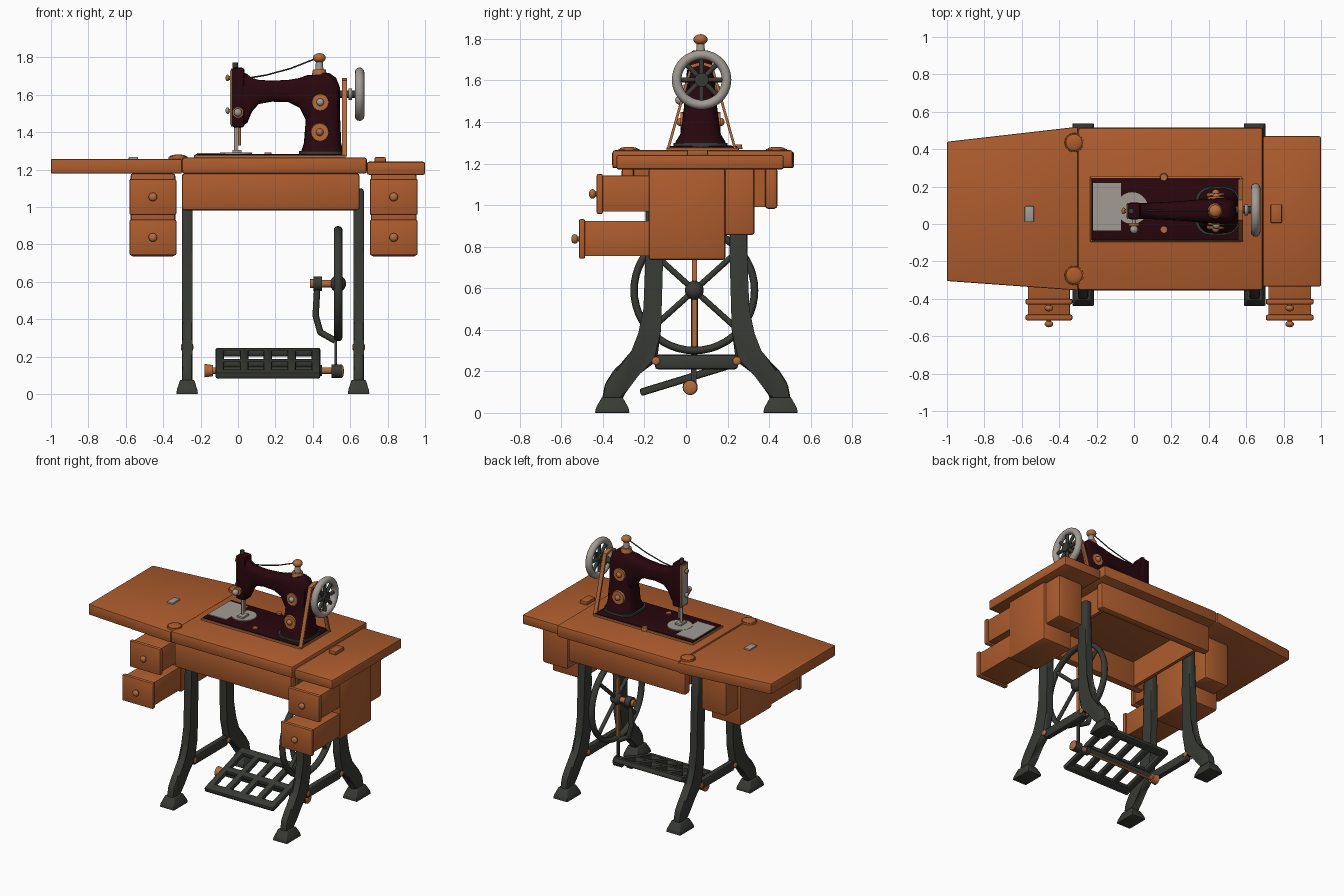
import bpy, bmesh, math
from mathutils import Vector, Matrix

if "Cube" in bpy.data.objects:
    bpy.data.objects.remove(bpy.data.objects["Cube"])


def material(name, rgb):
    m = bpy.data.materials.new(name)
    m.diffuse_color = (*rgb, 1)
    m.use_nodes = True
    m.node_tree.nodes["Principled BSDF"].inputs["Base Color"].default_value = m.diffuse_color
    return m


WOOD = material("orange wood", (0.42, 0.108, 0.027))
BRASS = material("brass", (0.45, 0.15, 0.045))
IRON = material("dark iron", (0.04, 0.043, 0.035))
MAROON = material("maroon enamel", (0.021, 0.002, 0.004))
SILVER = material("silver", (0.36, 0.33, 0.30))


def finish(name, bm, mat):
    bmesh.ops.recalc_face_normals(bm, faces=bm.faces)
    me = bpy.data.meshes.new(name)
    bm.to_mesh(me)
    bm.free()
    me.materials.append(mat)
    me.shade_smooth()
    me.set_sharp_from_angle(angle=math.radians(40))
    ob = bpy.data.objects.new(name, me)
    bpy.context.collection.objects.link(ob)
    return ob


def loft(name, rings, mat, bevel=0, seg=2):
    """Skin rings of equal length and cap both ends."""
    bm = bmesh.new()
    vs = [[bm.verts.new(p) for p in r] for r in rings]
    n = len(vs[0])
    for a, b in zip(vs, vs[1:]):
        for i in range(n):
            bm.faces.new((a[i], a[(i + 1) % n], b[(i + 1) % n], b[i]))
    bm.faces.new(vs[0])
    bm.faces.new(vs[-1])
    if bevel:
        bmesh.ops.bevel(bm, geom=bm.edges[:], offset=bevel, segments=seg, affect='EDGES', profile=0.5)
    return finish(name, bm, mat)


def prism(name, pts, axis, lo, hi, mat, bevel=0):
    def put(p, h):
        q = list(p)
        q.insert(axis, h)
        return q
    return loft(name, [[put(p, h) for p in pts] for h in (lo, hi)], mat, bevel)


def box(name, x, y, z, mat, bevel=0):
    pts = [(x[0], y[0]), (x[1], y[0]), (x[1], y[1]), (x[0], y[1])]
    return prism(name, pts, 2, z[0], z[1], mat, bevel)


def oval(a0, a1, b0, b1, n=24, power=0.65):
    """Rounded rectangle section."""
    out = []
    for i in range(n):
        t = 2 * math.pi * i / n
        c, s = math.cos(t), math.sin(t)
        out.append(((a0 + a1) / 2 + (a1 - a0) / 2 * math.copysign(abs(c) ** power, c),
                    (b0 + b1) / 2 + (b1 - b0) / 2 * math.copysign(abs(s) ** power, s)))
    return out


def rod(name, a, b, r, mat, r2=None, seg=20):
    a, b = Vector(a), Vector(b)
    bm = bmesh.new()
    bmesh.ops.create_cone(bm, cap_ends=True, segments=seg, radius1=r,
                          radius2=r if r2 is None else r2, depth=(b - a).length)
    rot = Vector((0, 0, 1)).rotation_difference(b - a).to_matrix().to_4x4()
    bm.transform(Matrix.Translation((a + b) / 2) @ rot)
    return finish(name, bm, mat)


def ball(name, c, r, mat, scale=(1, 1, 1)):
    bm = bmesh.new()
    bmesh.ops.create_uvsphere(bm, u_segments=20, v_segments=12, radius=r)
    bm.transform(Matrix.Translation(c) @ Matrix.Diagonal((*scale, 1)))
    return finish(name, bm, mat)


def tube(name, pts, r, mat):
    for i, (a, b) in enumerate(zip(pts, pts[1:])):
        rod(name, a, b, r, mat, seg=12)
        if i:
            ball(name + "_joint", a, r, mat)


def ring(name, c, R, rx, rr, mat, n=48, m=12):
    """Torus around the x axis: half width rx, half thickness rr."""
    def section(t):
        us = [2 * math.pi * j / m for j in range(m)]
        return [(c[0] + rx * math.sin(u), c[1] + (R + rr * math.cos(u)) * math.cos(t),
                 c[2] + (R + rr * math.cos(u)) * math.sin(t)) for u in us]
    bm = bmesh.new()
    vs = [[bm.verts.new(p) for p in section(2 * math.pi * i / n)] for i in range(n)]
    for i in range(n):
        for j in range(m):
            k, l = (i + 1) % n, (j + 1) % m
            bm.faces.new((vs[i][j], vs[k][j], vs[k][l], vs[i][l]))
    finish(name, bm, mat)


def spokes(name, c, R, r, angles, mat):
    for a in angles:
        t = math.radians(a)
        rod(name, c, (c[0], c[1] + R * math.cos(t), c[2] + R * math.sin(t)), r, mat, seg=10)


# Table top, leaves and hollow apron
box("table_top", (-0.30, 0.69), (-0.355, 0.515), (1.178, 1.265), WOOD, 0.015)
prism("left_leaf", [(-1, -0.305), (-0.30, -0.355), (-0.30, 0.52), (-1, 0.44)], 2, 1.178, 1.257, WOOD, 0.008)
box("right_leaf", (0.69, 1.0), (-0.335, 0.47), (1.172, 1.242), WOOD, 0.01)
for y0, y1 in ((-0.31, -0.25), (0.38, 0.44)):
    box("apron_rail", (-0.30, 0.65), (y0, y1), (0.982, 1.18), WOOD, 0.015)
for x in (-0.235, 0.59):
    box("apron_end", (x, x + 0.025), (-0.28, 0.41), (0.99, 1.18), WOOD)
for y in (-0.275, 0.435):
    rod("hinge_disc", (-0.32, y, 1.25), (-0.32, y, 1.27), 0.052, WOOD, 0.05, 28)
    ball("hinge_dome", (-0.32, y, 1.268), 0.045, WOOD, (1, 1, 0.28))
box("left_catch", (-0.585, -0.535), (0.01, 0.095), (1.25, 1.268), SILVER, 0.005)
box("right_catch", (0.73, 0.79), (0.005, 0.105), (1.235, 1.266), WOOD, 0.006)

# Drawer housings and drawers
for side, x0, x1 in (("left", -0.575, -0.335), ("right", 0.71, 0.955)):
    xm = (x0 + x1) / 2
    box(side + "_housing", (x0, x1), (-0.18, 0.19), (0.735, 1.18), WOOD, 0.015)
    box(side + "_housing_back", (x0 + 0.02, x1 - 0.02), (0.15, 0.33), (0.855, 1.18), WOOD, 0.015)
    for y, z0, z1 in ((-0.43, 0.957, 1.15), (-0.515, 0.742, 0.932)):
        box(side + "_drawer_front", (x0 - 0.005, x1 + 0.005), (y, y + 0.03), (z0, z1), WOOD, 0.008)
        box(side + "_drawer_body", (x0 + 0.008, x1 - 0.008), (y + 0.02, 0.0), (z0 + 0.012, z1 - 0.008), WOOD, 0.004)
        z = (z0 + z1) / 2
        rod("knob_stem", (xm, y + 0.01, z), (xm, y - 0.02, z), 0.012, BRASS)
        ball("knob", (xm, y - 0.02, z), 0.023, BRASS, (1, 0.75, 1))

# Iron legs, feet and side bars
outer = [(-0.195, 1.1), (-0.195, 0.75), (-0.205, 0.5), (-0.215, 0.38), (-0.25, 0.29), (-0.345, 0.21),
         (-0.39, 0.14), (-0.405, 0.06)]
inner = [(-0.305, 0.06), (-0.285, 0.13), (-0.22, 0.19), (-0.14, 0.25), (-0.12, 0.4), (-0.11, 0.75), (-0.105, 1.1)]
for x in (-0.272, 0.645):
    for s in (1, -1):
        fy = lambda y: y if s == 1 else 0.10 - y
        prism("leg", [(fy(y), z) for y, z in outer + inner], 0, x - 0.028, x + 0.028, IRON, 0.015)
        rings = [[(x + a * h, fy(-0.355 + b * w), z) for a, b in ((-1, -1), (1, -1), (1, 1), (-1, 1))]
                 for h, w, z in ((0.058, 0.083, 0), (0.054, 0.078, 0.025), (0.038, 0.05, 0.075))]
        loft("foot", rings, IRON, 0.004)
        for dx in (-0.026, 0.026):
            ball("leg_bolt", (x + dx, fy(-0.145), 0.25), 0.02, BRASS, (0.4, 1, 1))
    box("leg_bar", (x - 0.022, x + 0.022), (-0.15, 0.25), (0.21, 0.28), IRON, 0.015)

# Drive wheel with crank and connecting rod
W = (0.535, 0.04, 0.59)
ring("drive_wheel_rim", W, 0.29, 0.023, 0.018, IRON)
spokes("drive_wheel_spoke", W, 0.29, 0.014, (42, 138, 222, 318), IRON)
rod("drive_axle", (0.40, 0.04, 0.59), (0.57, 0.04, 0.59), 0.02, BRASS)
ball("drive_hub", W, 0.045, IRON, (0.95, 1, 1))
rod("crank_hub", (0.405, 0.04, 0.59), (0.45, 0.04, 0.59), 0.038, IRON)
rod("crank_hub_cap", (0.385, 0.04, 0.59), (0.405, 0.04, 0.59), 0.024, BRASS)
tube("crank_arm", [(0.425, 0.04, 0.59), (0.415, 0.04, 0.42), (0.44, 0.04, 0.33), (0.52, 0.04, 0.285)], 0.017, IRON)
box("connecting_rod", (0.515, 0.53), (0.028, 0.052), (0.30, 0.74), BRASS)
box("connecting_rod_lower", (0.516, 0.528), (0.025, 0.05), (0.12, 0.30), IRON)

# Treadle: openwork plate, tilted about its axle
tilt = Matrix.Translation((0.16, 0.0, 0.165)) @ Matrix.Rotation(math.radians(17), 4, 'X')
bars = [((-0.28, 0.28), y) for y in ((-0.23, -0.165), (-0.025, 0.025), (0.175, 0.23))]
bars += [((x - 0.023, x + 0.023), (-0.22, 0.22)) for x in (-0.257, -0.127, 0, 0.127, 0.257)]
for bx, by in bars:
    box("treadle_bar", bx, by, (-0.018, 0.018), IRON, 0.01).data.transform(tilt)
rod("treadle_axle", (-0.11, 0.02, 0.13), (0.44, 0.02, 0.13), 0.022, IRON)
rod("treadle_axle_pin", (-0.17, 0.02, 0.125), (0.52, 0.02, 0.125), 0.018, BRASS)
rod("treadle_left_nut", (-0.18, 0.02, 0.125), (-0.135, 0.02, 0.125), 0.036, BRASS, 0.03)
rod("treadle_collar", (0.42, 0.02, 0.125), (0.45, 0.02, 0.125), 0.03, IRON)
rod("treadle_right_nut", (0.50, 0.02, 0.122), (0.555, 0.02, 0.122), 0.036, IRON)
ball("treadle_pin", (0.556, 0.02, 0.122), 0.034, BRASS, (0.3, 1, 1))

# Machine bed with trim and needle plate
box("bed_trim", (-0.235, 0.575), (-0.095, 0.255), (1.26, 1.277), BRASS, 0.004)
box("bed", (-0.227, 0.567), (-0.087, 0.247), (1.265, 1.284), MAROON, 0.004)
box("slide_plate", (-0.22, -0.07), (-0.035, 0.22), (1.28, 1.289), SILVER)
rod("needle_plate", (-0.01, 0.085, 1.28), (-0.01, 0.085, 1.291), 0.085, SILVER, seg=32)
for y in (-0.03, 0.25):
    rod("bed_screw", (0.16, y, 1.27), (0.16, y, 1.292), 0.022, BRASS, 0.018)

# Machine body: column, arm and head
CY = 0.07
column = [(1.28, 0.335, 0.565, 0.125), (1.305, 0.34, 0.56, 0.12), (1.34, 0.352, 0.552, 0.098),
          (1.5, 0.365, 0.545, 0.076), (1.64, 0.37, 0.545, 0.066), (1.69, 0.385, 0.525, 0.055), (1.715, 0.41, 0.49, 0.035)]
loft("column", [[(a, b, z) for a, b in oval(x0, x1, CY - w, CY + w)] for z, x0, x1, w in column], MAROON)
loft("column_flange", [[(a, b, z) for a, b in oval(0.325, 0.567, CY - 0.13, CY + 0.13)] for z in (1.28, 1.3)], IRON)
arm = [(0.02, 1.43, 1.725, 0.042), (0.05, 1.45, 1.71, 0.042), (0.075, 1.51, 1.69, 0.043), (0.11, 1.55, 1.68, 0.045),
       (0.18, 1.563, 1.675, 0.048), (0.27, 1.56, 1.68, 0.054), (0.33, 1.53, 1.69, 0.06), (0.37, 1.45, 1.705, 0.064),
       (0.47, 1.45, 1.71, 0.066), (0.53, 1.48, 1.67, 0.06)]
loft("arm", [[(x, a, b) for a, b in oval(CY - w, CY + w, z0, z1)] for x, z0, z1, w in arm], MAROON)
box("head", (-0.033, 0.035), (CY - 0.045, CY + 0.045), (1.425, 1.745), MAROON, 0.015)
box("face_plate_trim", (-0.038, -0.03), (CY - 0.043, CY + 0.043), (1.43, 1.74), BRASS, 0.003)
box("face_plate", (-0.044, -0.034), (CY - 0.036, CY + 0.036), (1.44, 1.73), SILVER, 0.004)

# Needle bar, presser foot and tension knobs
rod("bar_top", (-0.015, CY, 1.74), (-0.015, CY, 1.772), 0.014, IRON)
rod("needle_bar", (-0.012, CY, 1.29), (-0.012, CY, 1.44), 0.009, SILVER)
rod("presser_bar", (0.008, CY, 1.33), (0.008, CY, 1.44), 0.008, BRASS)
box("presser_foot", (-0.03, 0.02), (0.03, 0.10), (1.289, 1.305), SILVER, 0.004)
rod("tension_stem", (0.0, 0.04, 1.505), (0.0, -0.03, 1.505), 0.012, SILVER)
rod("tension_disc", (0.0, 0.005, 1.505), (0.0, -0.01, 1.505), 0.03, BRASS)
ball("tension_knob", (0.0, -0.03, 1.505), 0.022, SILVER)
for z, mat in ((1.69, BRASS), (1.515, SILVER)):
    rod("side_stem", (-0.03, CY, z), (-0.058, CY, z), 0.01, mat)
    ball("side_knob", (-0.056, CY, z), 0.018, mat, (0.6, 1, 1))

# Medallions on front and back of the column
for s in (-1, 1):
    for x, z, w, r in ((0.44, 1.56, 0.07, 0.049), (0.437, 1.40, 0.09, 0.052)):
        rod("medallion", (x, CY + s * (w - 0.02), z), (x, CY + s * (w + 0.006), z), r, BRASS, r * 0.9, 16)
        ball("medallion_boss", (x, CY + s * (w + 0.006), z), 0.02, SILVER if z > 1.5 and s < 0 else BRASS)

# Spool pin and thread
rod("spool_base", (0.435, CY, 1.70), (0.435, CY, 1.735), 0.042, BRASS, 0.034)
rod("spool_stem", (0.435, CY, 1.73), (0.435, CY, 1.785), 0.022, SILVER, 0.018)
ball("spool_cap", (0.435, CY, 1.797), 0.034, BRASS, (1, 1, 0.75))
tube("thread", [(0.03, CY, 1.685), (0.15, CY, 1.705), (0.28, CY, 1.74), (0.42, CY, 1.795)], 0.004, IRON)

# Hand wheel and belt
H = (0.65, 0.075, 1.603)
ring("hand_wheel_rim", H, 0.12, 0.025, 0.023, SILVER)
spokes("hand_wheel_spoke", H, 0.115, 0.012, range(0, 360, 45), IRON)
rod("hand_wheel_hub", (0.625, 0.075, 1.603), (0.672, 0.075, 1.603), 0.034, IRON)
rod("hand_wheel_axle", (0.53, 0.075, 1.603), (0.64, 0.075, 1.603), 0.02, IRON)
rod("hand_wheel_collar", (0.59, 0.075, 1.603), (0.61, 0.075, 1.603), 0.03, SILVER)
for s in (-1, 1):
    pts = [(0.075 + s * d, z) for d, z in ((0.168, 1.27), (0.155, 1.27), (0.045, 1.66), (0.0, 1.675), (0.0, 1.69), (0.054, 1.675))]
    prism("belt", pts, 0, 0.555, 0.583, BRASS)
